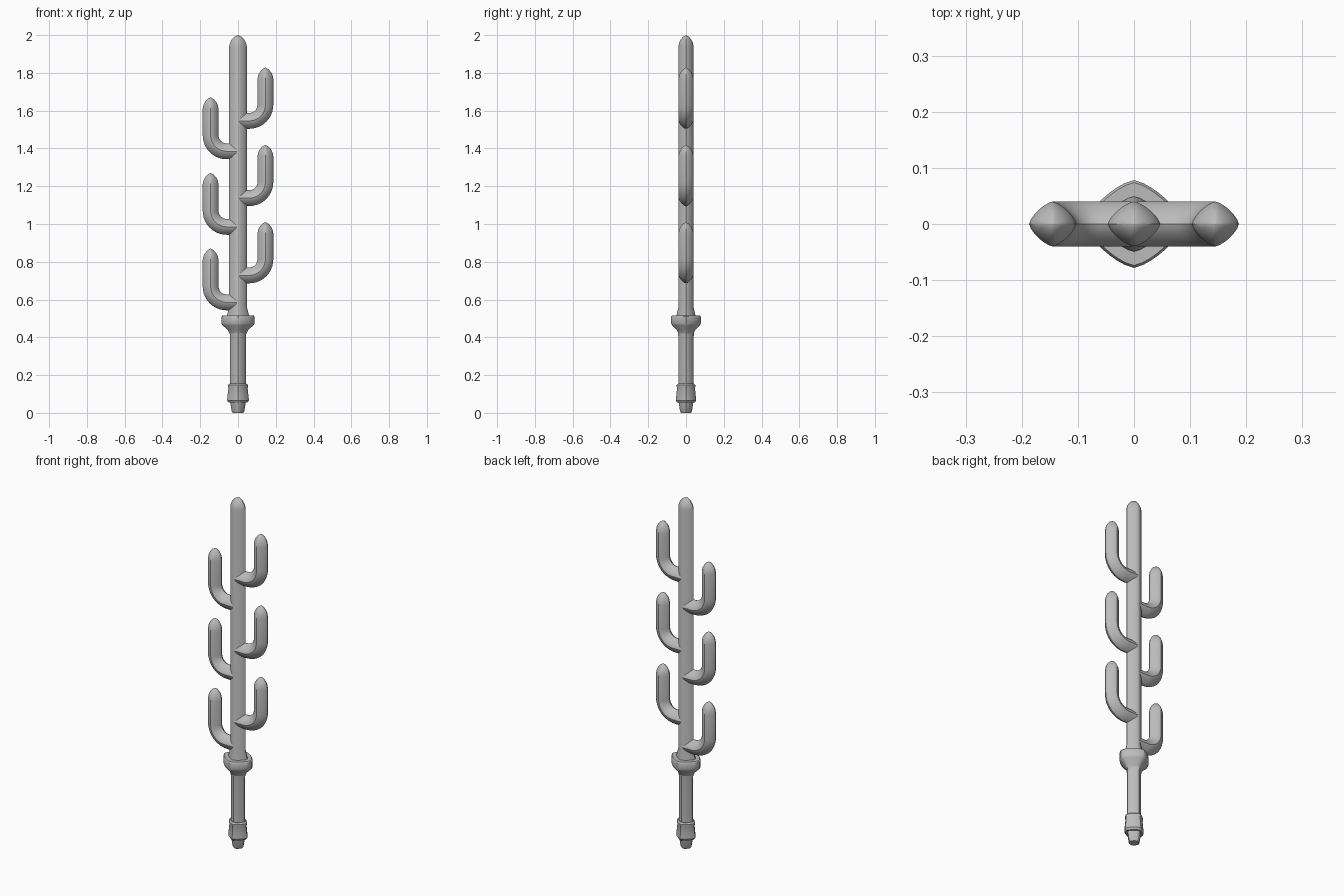
import bpy, bmesh, math
from mathutils import Vector

cube = bpy.data.objects.get("Cube")
if cube:
    bpy.data.objects.remove(cube, do_unlink=True)

metal = bpy.data.materials.new("grey metal")
metal.use_nodes = True
metal.diffuse_color = (0.5, 0.5, 0.5, 1)
metal.node_tree.nodes["Principled BSDF"].inputs["Base Color"].default_value = (0.5, 0.5, 0.5, 1)

SIDES = 32
UP = Vector((0, 0, 1))
FRONT = Vector((0, 1, 0))


def section(power):
    """Rounded diamond outline of unit size."""
    points = []
    for i in range(SIDES):
        a = 2 * math.pi * i / SIDES
        c, s = math.cos(a), math.sin(a)
        r = (abs(c) ** power + abs(s) ** power) ** (-1 / power)
        points.append((r * c, r * s))
    return points


def loft(name, stations, power=1.4):
    """Skin rounded diamonds; each station is centre, tangent, half width, half depth."""
    bm = bmesh.new()
    outline = section(power)
    rings = []
    for centre, tangent, w, d in stations:
        side = FRONT.cross(tangent)
        rings.append([bm.verts.new(centre + side * (u * w) + FRONT * (v * d)) for u, v in outline])
    for low, high in zip(rings, rings[1:]):
        for i in range(SIDES):
            j = (i + 1) % SIDES
            bm.faces.new((low[i], low[j], high[j], high[i]))
    bm.faces.new(rings[0][::-1])
    bm.faces.new(rings[-1])
    bmesh.ops.remove_doubles(bm, verts=bm.verts, dist=0.0001)
    bmesh.ops.recalc_face_normals(bm, faces=bm.faces)
    mesh = bpy.data.meshes.new(name)
    bm.to_mesh(mesh)
    bm.free()
    mesh.materials.append(metal)
    obj = bpy.data.objects.new(name, mesh)
    bpy.context.collection.objects.link(obj)
    bpy.ops.object.select_all(action='DESELECT')
    obj.select_set(True)
    bpy.context.view_layer.objects.active = obj
    bpy.ops.object.shade_smooth_by_angle(angle=math.radians(35))
    return obj


def upright(name, profile, ratio):
    """Vertical part from (half width, height) pairs."""
    return loft(name, [(UP * z, UP, w, w * ratio) for w, z in profile])


def tip(x, top, w, d):
    """Rounded point ending at the given height."""
    steps = [(1, 0.06), (0.9, 0.04), (0.7, 0.024), (0.4, 0.009), (0.02, 0)]
    return [(Vector((x, 0, top - drop)), UP, w * k, d * k) for k, drop in steps]


# Handle: pommel, grip and guard
upright("pommel_end", [(0.028, 0), (0.033, 0.008), (0.042, 0.062)], 0.95)
upright("pommel", [(0.05, 0.055), (0.058, 0.066), (0.051, 0.13), (0.053, 0.137),
                   (0.053, 0.148), (0.045, 0.155)], 0.93)
upright("grip", [(0.042, 0.14), (0.042, 0.4), (0.046, 0.44)], 0.96)
upright("guard", [(0.045, 0.42), (0.055, 0.44), (0.083, 0.465), (0.087, 0.473),
                  (0.087, 0.51), (0.082, 0.516), (0.058, 0.516)], 0.9)

# Main blade with flared root and pointed tip
root = [(UP * z, UP, w, d) for z, w, d in
        [(0.5, 0.058, 0.05), (0.52, 0.057, 0.049), (0.56, 0.047, 0.04)]]
loft("main_blade", root + tip(0, 2, 0.047, 0.04))


def branch(name, side, z, top):
    """Side blade: short horizontal root, quarter bend, upright point."""
    reach, bend, w, d = 0.145, 0.085, 0.042, 0.04
    stations = [(Vector((side * 0.005, 0, z)), Vector((side, 0, 0)), w, d)]
    for i in range(11):
        a = math.pi / 2 * i / 10
        centre = Vector((side * (reach - bend + bend * math.sin(a)), 0, z + bend * (1 - math.cos(a))))
        stations.append((centre, Vector((side * math.cos(a), 0, math.sin(a))), w, d))
    loft(name, stations + tip(side * reach, top, w, d))


# Three branches on each side, staggered in height
for level in range(3):
    branch(f"left_branch_{level + 1}", 1, 0.728 + 0.409 * level, 1.01 + 0.409 * level)
    branch(f"right_branch_{level + 1}", -1, 0.585 + 0.4 * level, 0.87 + 0.4 * level)
